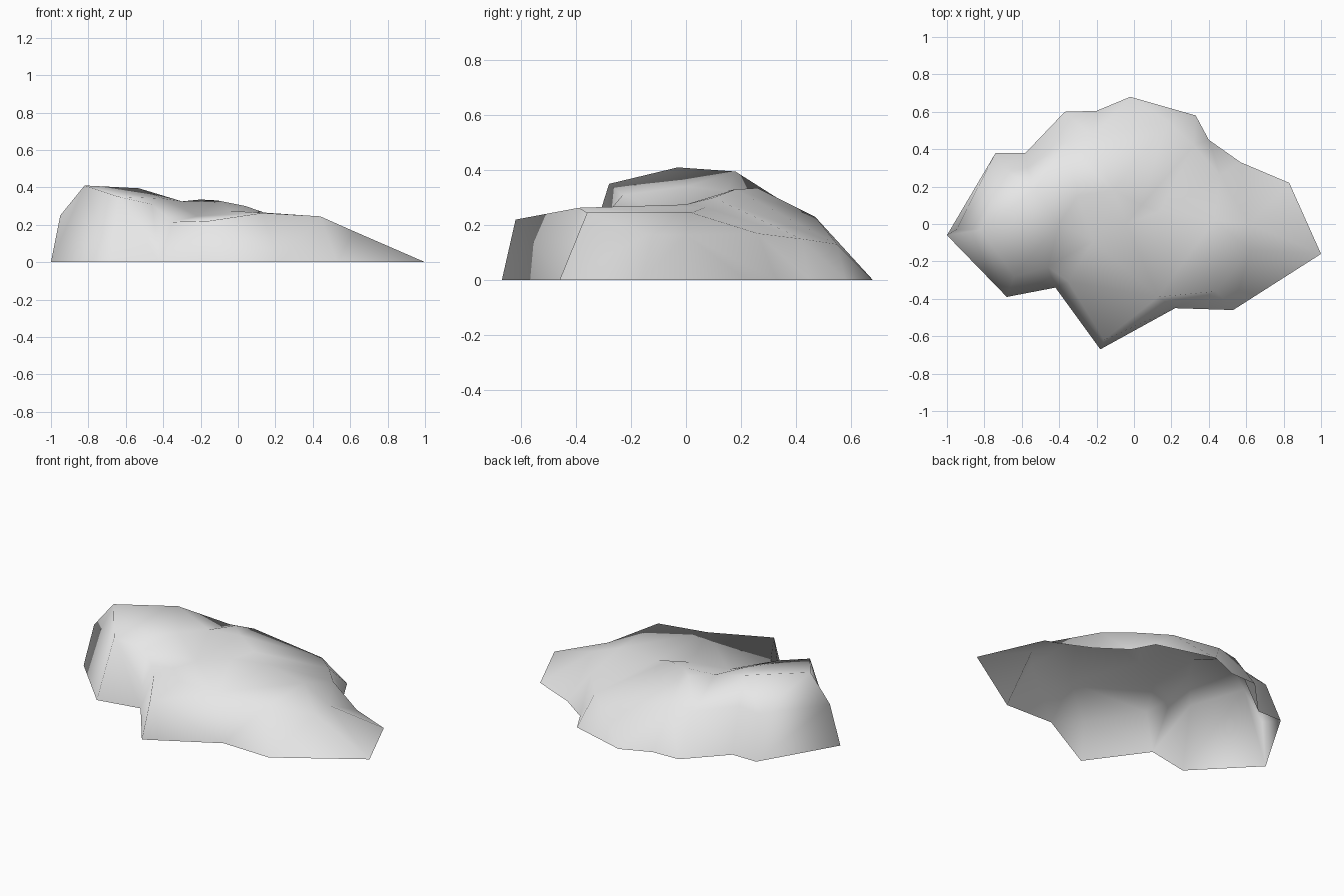
import bpy
import bmesh
from mathutils import Vector
from mathutils.geometry import delaunay_2d_cdt

default_cube = bpy.data.objects.get("Cube")
if default_cube:
    bpy.data.objects.remove(default_cube, do_unlink=True)


def flat_material(name, colour):
    """One plain colour shared by viewport and render."""
    material = bpy.data.materials.new(name)
    material.use_nodes = True
    material.diffuse_color = colour
    shader = next(node for node in material.node_tree.nodes if node.type == "BSDF_PRINCIPLED")
    shader.inputs["Base Color"].default_value = colour
    shader.inputs["Roughness"].default_value = 0.9
    return material


# Ground outline of the boulder, counter-clockwise, in hundredths of a unit
footprint = [(-100, -6), (-68, -39), (-42, -34), (-18, -67), (22, -45), (53, -46),
             (100, -16), (83, 22), (57, 33), (40, 45), (33, 58), (-2, 68),
             (-20, 60.5), (-37, 60), (-58, 38), (-74, 38)]

# Crest and crease lines that shape the surface (x, y, height)
crest_lines = {
    "tall_hump_rim": [(-95, -3, 25), (-82, -3, 41), (-53, 18, 39.5),
                      (-30, 15, 32.5), (-20, 26, 33.5)],
    "middle_ridge": [(-20, 26, 33.5), (-11, 18, 33), (4, 10, 30),
                     (14, 7, 26.5), (43, 2, 24.5), (62, 0, 16.5)],
    "hump_shoulder": [(-82, -3, 41), (-64, -28, 35), (-46, -23, 31), (-40, 0, 34)],
    "valley": [(-42, -34, 0), (-35, -31, 21.5), (-22, -9, 24.5), (-4, 0, 27.5)],
    "spur_edge": [(-35, -31, 21.5), (-16, -62, 22), (13, -39, 26.3),
                  (44, -36, 24.5), (62, -14, 16.5)],
    "back_rim": [(-70, 30, 25), (-57, 30, 26.5), (-36, 44, 23),
                 (-22, 47, 23), (18, 55, 13), (32, 42, 15), (46, 26, 17)],
}


def build_shell(name, outline, lines, material):
    """Stretch an open-bottomed skin over the outline and the crest lines."""
    points = [(x, y, 0) for x, y in outline]
    edges = []
    for line in lines.values():
        for point in line:
            if point not in points:
                points.append(point)
        indices = [points.index(point) for point in line]
        edges.extend(zip(indices, indices[1:]))

    flat_points = [Vector((x, y)) / 100 for x, y, _ in points]
    border = list(range(len(outline)))
    corners, _, triangles, sources, _, _ = delaunay_2d_cdt(
        flat_points, edges, [border], 1, 1e-5)

    bm = bmesh.new()
    for corner, source in zip(corners, sources):
        height = points[source[0]][2] / 100 if source else 0.2
        bm.verts.new((corner.x, corner.y, height))
    bm.verts.ensure_lookup_table()
    for triangle in triangles:
        face = bm.faces.new([bm.verts[i] for i in triangle])
        face.smooth = True
        face.normal_update()
        if face.normal.z < 0:
            face.normal_flip()

    mesh = bpy.data.meshes.new(name)
    bm.to_mesh(mesh)
    bm.free()
    mesh.materials.append(material)
    shell = bpy.data.objects.new(name, mesh)
    bpy.context.collection.objects.link(shell)
    return shell


stone = flat_material("pale grey stone", (0.8, 0.8, 0.8, 1))
build_shell("boulder", footprint, crest_lines, stone)
